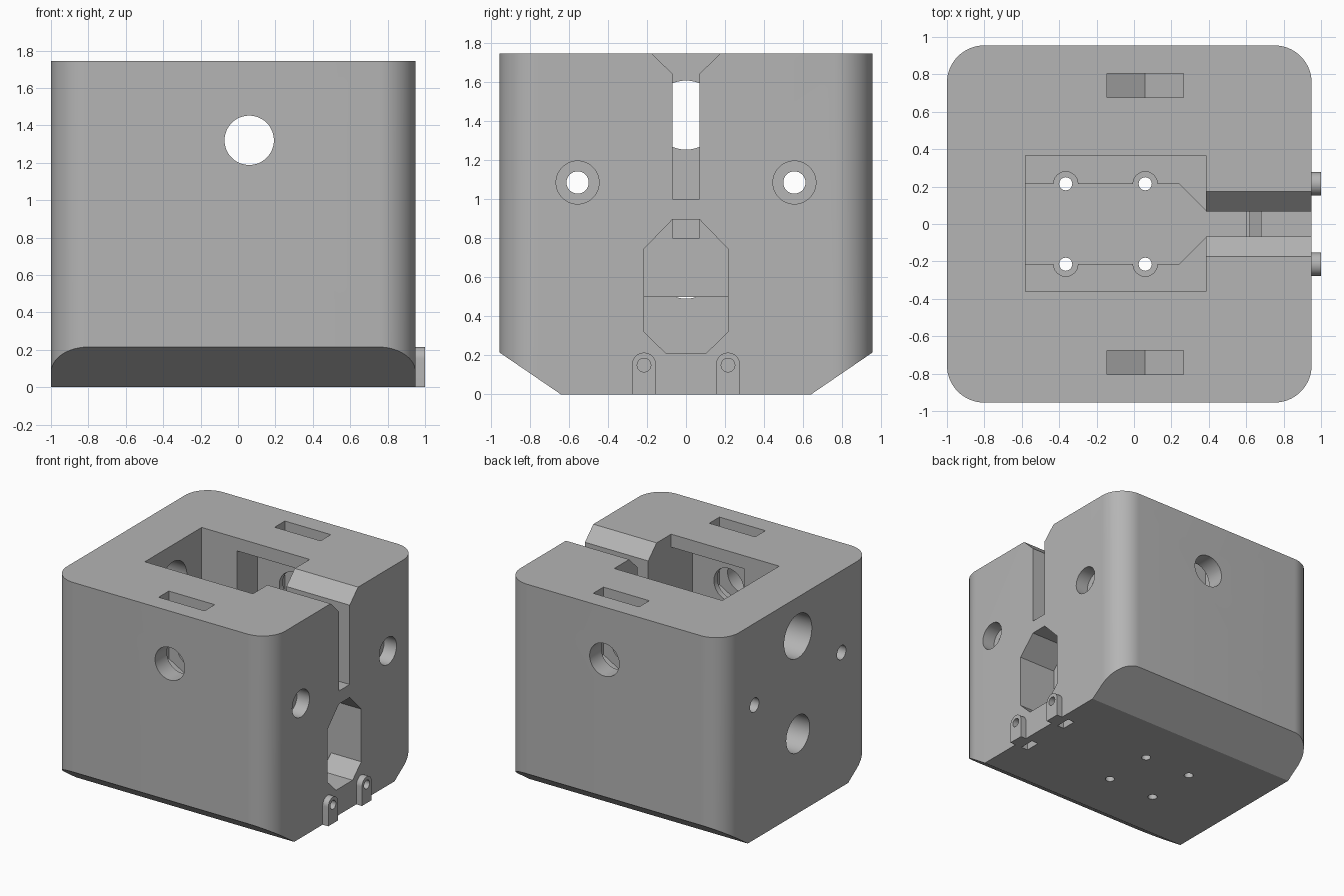
import bpy, bmesh, math
from mathutils import Vector

if "Cube" in bpy.data.objects:
    bpy.data.objects.remove(bpy.data.objects["Cube"], do_unlink=True)

grey = bpy.data.materials.new("plain grey")
grey.use_nodes = True
grey.diffuse_color = (0.46, 0.46, 0.46, 1)
grey.node_tree.nodes["Principled BSDF"].inputs["Base Color"].default_value = (0.46, 0.46, 0.46, 1)


def prism(name, pts, axis, a, b):
    """Extrude a 2D outline along an axis from a to b."""
    place = {"x": lambda u, v, w: (w, u, v),
             "y": lambda u, v, w: (u, w, v),
             "z": lambda u, v, w: (u, v, w)}[axis]
    bm = bmesh.new()
    face = bm.faces.new([bm.verts.new(place(u, v, a)) for u, v in pts])
    out = bmesh.ops.extrude_face_region(bm, geom=[face])
    move = Vector(place(0, 0, b - a))
    bmesh.ops.translate(bm, vec=move,
                        verts=[g for g in out["geom"] if isinstance(g, bmesh.types.BMVert)])
    bmesh.ops.recalc_face_normals(bm, faces=bm.faces)
    mesh = bpy.data.meshes.new(name)
    bm.to_mesh(mesh)
    bm.free()
    mesh.materials.append(grey)
    ob = bpy.data.objects.new(name, mesh)
    bpy.context.collection.objects.link(ob)
    return ob


def arc(u, v, r, start, end, n):
    angles = [math.radians(start + (end - start) * i / n) for i in range(n + 1)]
    return [(u + r * math.cos(t), v + r * math.sin(t)) for t in angles]


def circle(u, v, r, n=48):
    return arc(u, v, r, 0, 360, n)[:-1]


def rect(u0, u1, v0, v1):
    return [(u0, v0), (u1, v0), (u1, v1), (u0, v1)]


def mirrored(half):
    """Complete a symmetric outline from its positive-u half."""
    return half + [(-u, v) for u, v in reversed(half)]


def cut(ob, cutters):
    bpy.ops.object.select_all(action="DESELECT")
    bpy.context.view_layer.objects.active = ob
    ob.select_set(True)
    for c in cutters:
        c.hide_render = True
        mod = ob.modifiers.new("cut", "BOOLEAN")
        mod.operation = "DIFFERENCE"
        mod.solver = "EXACT"
        mod.object = c
        bpy.ops.object.modifier_apply(modifier=mod.name)
    bpy.ops.object.shade_smooth_by_angle(angle=math.radians(30))


# Rounded block
X0, X1, Y, TOP, R = -1.0, 0.95, 0.955, 1.745, 0.2
outline = (arc(X1 - R, Y - R, R, 0, 90, 16) + arc(X0 + R, Y - R, R, 90, 180, 16)
           + arc(X0 + R, R - Y, R, 180, 270, 16) + arc(X1 - R, R - Y, R, 270, 360, 16))
body = prism("housing_block", outline, "z", 0, TOP)

cutters = []


def tool(pts, axis, a, b):
    cutters.append(prism("cutter", pts, axis, a, b))


# Sloped lower front and back edges
for s in (-1, 1):
    tool([(s * 0.64, 0), (s * 1.1, 0.314), (s * 1.1, -0.2), (s * 0.347, -0.2)], "x", -1.2, 1.2)

# Top pocket, lower chamber and its funnel
tool(rect(-0.58, 0.385, -0.36, 0.365), "z", 1.0, 1.9)
tool([(-0.58, -0.215), (0.24, -0.215), (0.385, -0.07), (0.385, 0.07),
      (0.24, 0.215), (-0.58, 0.215)], "z", 0.12, 1.05)

# Keyhole slot in the right wall
tool(mirrored([(0.068, 1.0), (0.068, 1.64), (0.175, TOP), (0.175, 1.9)]), "x", 0.38, 1.1)
tool(rect(0.38, 0.68, -0.068, 0.068), "z", 0.8, 1.1)

# Tunnel with chamfered mouth, flat inner floor and ramp
roof = [(0.215, 0.745), (0.07, 0.895)]
tool(mirrored([(0.105, 0.213), (0.215, 0.32)] + roof), "x", 0.62, 1.1)
tool(mirrored([(0.215, 0.12)] + roof), "x", 0.2, 0.6)
tool([(0.58, 0.12), (0.6, 0.12), (0.68, 0.213), (0.68, 0.5), (0.58, 0.5)],
     "y", -0.215, 0.215)

# Side recesses, nut slots and holes through front and back walls
for s in (-1, 1):
    tool(rect(-0.265, 0.385, 1.0, 1.64), "y", s * 0.3, s * 0.63)
    tool([(-0.145, 1.9), (-0.145, 1.2), (0.06, 1.083), (0.265, 1.2), (0.265, 1.9)],
         "y", s * 0.675, s * 0.805)
    tool(circle(0.06, 1.32, 0.132), "y", s * 0.5, s * 1.1)

# Large cable holes in the left-hand wall
tool(circle(0, 1.43, 0.177), "x", -1.2, -0.5)
tool(circle(0, 0.64, 0.15), "x", -1.2, -0.5)

tabs = []
for s in (-1, 1):
    # Long bolt holes with counterbores
    tool(circle(s * 0.555, 1.085, 0.057, 32), "x", -1.2, 1.2)
    tool(circle(s * 0.555, 1.085, 0.11), "x", 0.84, 1.2)
    # Floor screws with clearance channels
    for x in (-0.365, 0.06):
        tool(circle(x, s * 0.215, 0.065, 32), "z", 0.12, 1.05)
        tool(circle(x, s * 0.215, 0.035, 24), "z", -0.1, 0.3)
    # Mounting tabs with pin holes and nut slots beneath
    y = s * 0.215
    side = "back" if s > 0 else "front"
    tab = prism(side + "_mounting_tab",
                [(y - 0.062, 0), (y + 0.062, 0)] + arc(y, 0.152, 0.062, 0, 180, 24),
                "x", X1, 1.0)
    tabs.append(tab)
    tool(circle(y, 0.15, 0.035, 24), "x", 0.8, 1.1)
    cut(tab, [cutters[-1]])
    tool(rect(0.83, 0.89, y - 0.062, y + 0.062), "z", -0.1, 0.2)

cut(body, cutters)
for c in cutters:
    bpy.data.objects.remove(c, do_unlink=True)
